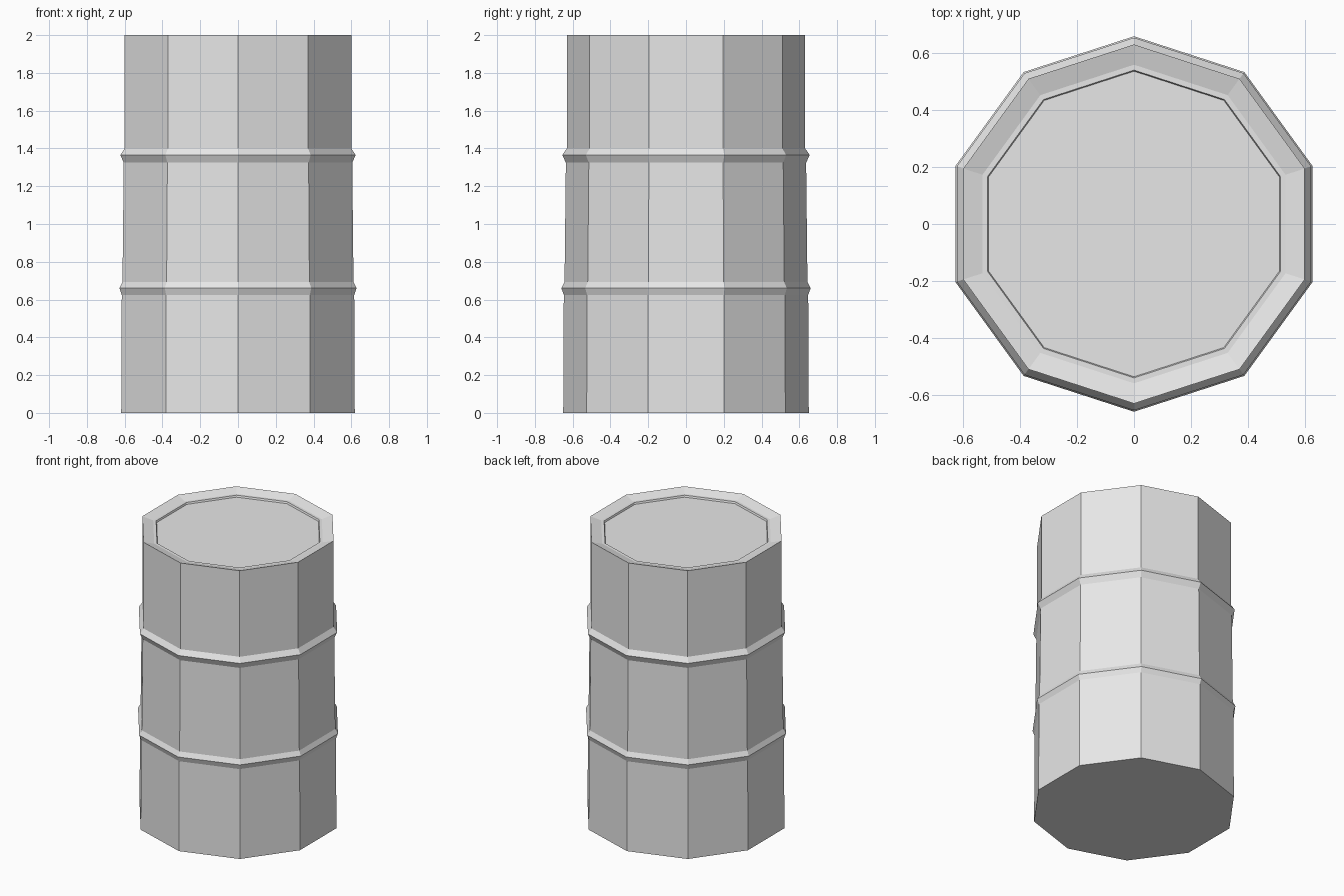
import bpy
import bmesh
from math import sin, cos, pi

SIDES = 10

if "Cube" in bpy.data.objects:
    bpy.data.objects.remove(bpy.data.objects["Cube"], do_unlink=True)

grey = bpy.data.materials.new("plain_grey")
grey.use_nodes = True
grey.diffuse_color = (0.8, 0.8, 0.8, 1)
grey.node_tree.nodes["Principled BSDF"].inputs["Base Color"].default_value = (0.8, 0.8, 0.8, 1)


def lathe(name, profile, cap_start=False, cap_end=False):
    """Turn a (radius, height) profile into a faceted ten-sided shell."""
    bm = bmesh.new()
    rings = []
    for r, z in profile:
        angles = [pi / 2 + 2 * pi * i / SIDES for i in range(SIDES)]
        rings.append([bm.verts.new((r * cos(a), r * sin(a), z)) for a in angles])
    for low, high in zip(rings, rings[1:]):
        for i in range(SIDES):
            j = (i + 1) % SIDES
            bm.faces.new((low[i], low[j], high[j], high[i]))
    if cap_start:
        bm.faces.new(rings[0][::-1])
    if cap_end:
        bm.faces.new(rings[-1])
    mesh = bpy.data.meshes.new(name)
    bm.to_mesh(mesh)
    bm.free()
    mesh.materials.append(grey)
    obj = bpy.data.objects.new(name, mesh)
    bpy.context.collection.objects.link(obj)
    return obj


# Tapered wall with two pointed hoops, closed at the base
wall = [
    (0.65, 0), (0.647, 0.625), (0.66, 0.66), (0.643, 0.692),
    (0.636, 1.325), (0.655, 1.365), (0.631, 1.4), (0.631, 2),
]
lathe("barrel_wall", wall, cap_start=True)

# Rim sloping inward to a narrow flat ledge
lathe("barrel_rim", [(0.631, 2), (0.56, 1.98), (0.541, 1.98)])

# Sunken lid with a short steep edge
lathe("barrel_lid", [(0.541, 1.98), (0.537, 1.968)], cap_end=True)
